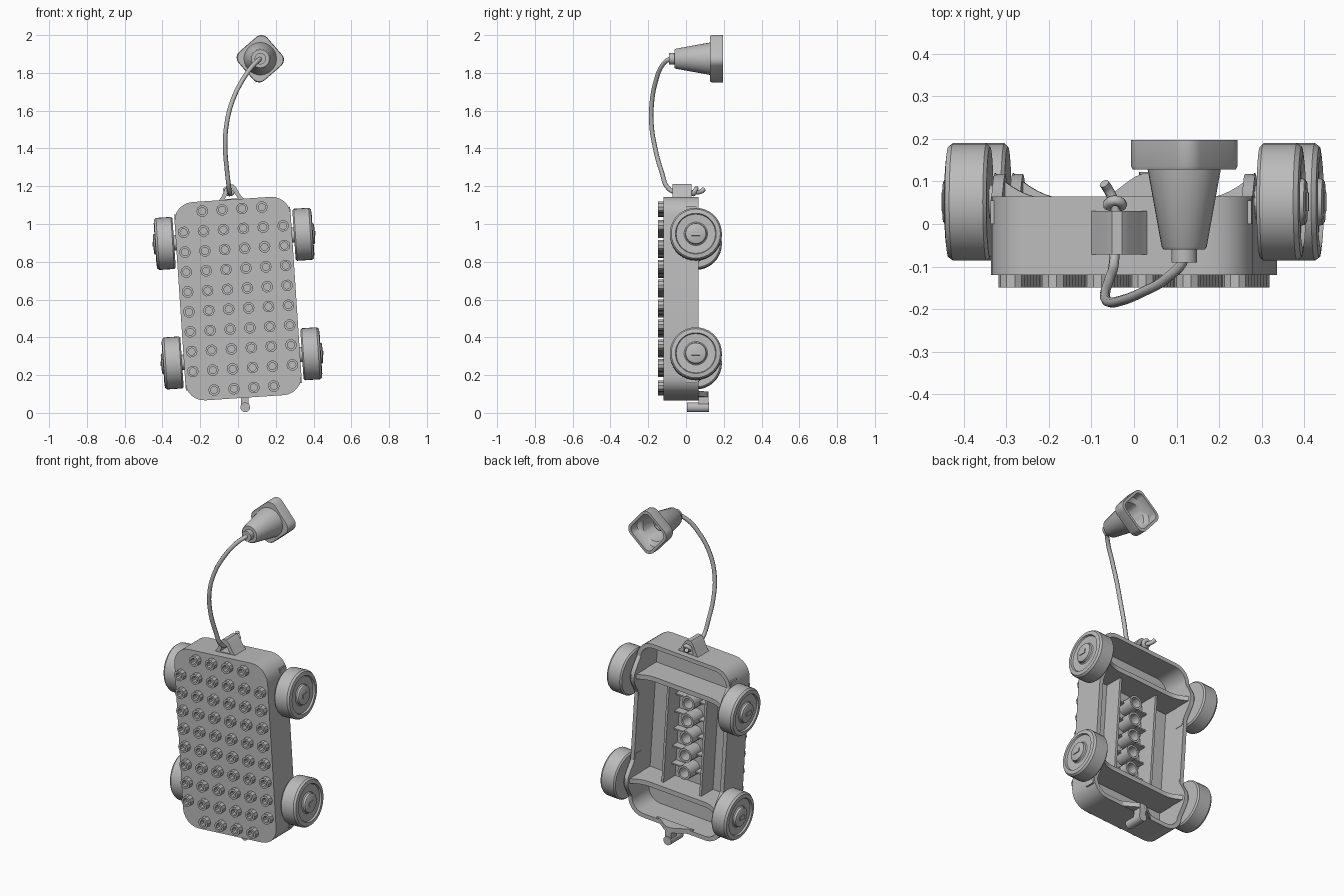
import bpy, bmesh, math
from mathutils import Matrix, Vector

if "Cube" in bpy.data.objects:
    bpy.data.objects.remove(bpy.data.objects["Cube"], do_unlink=True)

grey = bpy.data.materials.new("plain grey")
grey.use_nodes = True
grey.diffuse_color = (0.5, 0.5, 0.5, 1)
grey.node_tree.nodes["Principled BSDF"].inputs["Base Color"].default_value = (0.5, 0.5, 0.5, 1)

# The wagon leans slightly; its parts use local (across, depth, up) coordinates
LEAN = Matrix.Translation((0, 0, 0.605)) @ Matrix.Rotation(math.radians(-3.8), 4, 'Y')
WORLD = Matrix.Identity(4)


def smooth(ob, angle=35):
    bpy.ops.object.select_all(action='DESELECT')
    ob.select_set(True)
    bpy.context.view_layer.objects.active = ob
    bpy.ops.object.shade_smooth_by_angle(angle=math.radians(angle))


def add_loft(bm, rings, closed=False):
    """Skin a row of rings; cap both ends, or join last to first."""
    vs = [[bm.verts.new(p) for p in r] for r in rings]
    n = len(vs[0])
    pairs = list(zip(vs, vs[1:])) + ([(vs[-1], vs[0])] if closed else [])
    for a, b in pairs:
        for i in range(n):
            bm.faces.new((a[i], a[(i + 1) % n], b[(i + 1) % n], b[i]))
    if not closed:
        bm.faces.new(vs[0])
        bm.faces.new(vs[-1])


def make(name, lofts, matrix=LEAN, closed=False):
    bm = bmesh.new()
    for rings in lofts:
        add_loft(bm, rings, closed)
    bmesh.ops.recalc_face_normals(bm, faces=bm.faces[:])
    bm.transform(matrix)
    me = bpy.data.meshes.new(name)
    bm.to_mesh(me)
    bm.free()
    me.materials.append(grey)
    ob = bpy.data.objects.new(name, me)
    bpy.context.collection.objects.link(ob)
    smooth(ob)
    return ob


def circle(r, y, n, cx=0, cz=0):
    return [(cx + r * math.cos(2 * math.pi * i / n), y,
             cz + r * math.sin(2 * math.pi * i / n)) for i in range(n)]


def rounded(hw, hh, r, y, n=6, turn=0, cx=0, cz=0):
    """Rounded rectangle facing along the depth axis."""
    pts = []
    for k, (sx, sz) in enumerate(((1, 1), (-1, 1), (-1, -1), (1, -1))):
        for i in range(n + 1):
            a = math.pi / 2 * (k + i / n)
            x = sx * (hw - r) + r * math.cos(a)
            z = sz * (hh - r) + r * math.sin(a)
            c, s = math.cos(turn), math.sin(turn)
            pts.append((cx + x * c - z * s, y, cz + x * s + z * c))
    return pts


def box(x0, x1, y0, y1, z0, z1):
    return [[(x0, y0, z), (x1, y0, z), (x1, y1, z), (x0, y1, z)] for z in (z0, z1)]


def tube(r, hole, y0, y1, n, cx, cz):
    return [circle(r, y0, n, cx, cz), circle(r, y1, n, cx, cz),
            circle(hole, y1, n, cx, cz), circle(hole, y0, n, cx, cz)]


# Hollow body, open at the back
make("body_shell", [[rounded(0.308, 0.526, 0.10, -0.12), rounded(0.308, 0.526, 0.10, 0.065),
                     rounded(0.284, 0.502, 0.08, 0.065), rounded(0.284, 0.502, 0.08, -0.095)]])

# Hollow studs, with the four corners left out
P = 0.1055
studs = [tube(0.031, 0.019, -0.149, -0.115, 10, (i - 2.5) * P, (j - 4.5) * P)
         for i in range(6) for j in range(10) if not (i in (0, 5) and j in (0, 9))]
make("studs", studs, closed=True)

# Inside tubes, long ribs and thin cross ribs
make("inner_tubes", [tube(0.042, 0.030, -0.10, 0.0, 14, 0, k * P) for k in range(-2, 3)], closed=True)
make("inner_walls", [box(s * 0.125 - 0.007, s * 0.125 + 0.007, -0.10, 0.015, -0.31, 0.31) for s in (-1, 1)])
make("cross_ribs", [box(s * 0.08 - 0.042, s * 0.08 + 0.042, -0.10, -0.05, k * P - 0.004, k * P + 0.004)
                    for k in range(-2, 3) for s in (-1, 1)])

# Walls across the axles, flaring up toward the wheels
AX = 0.317
us = [-0.306 + 0.612 * i / 32 for i in range(33)]
flare = [(u, 0.06 + 0.06 * (max(0, abs(u) - 0.18) / 0.126) ** 2) for u in us]
outline = [(-0.306, -0.10)] + flare + [(0.306, -0.10)]
make("axle_walls", [[[(u, y, s * AX + d) for u, y in outline] for d in (-0.014, 0.014)] for s in (-1, 1)])

# Humps on the side walls beside each wheel
hump = []
for i in range(21):
    t = -1 + i / 10
    hump.append((0.15 * t, 0.055 + 0.062 * math.cos(math.pi * t / 2) ** 2))
hump = [(-0.15, 0.0)] + hump + [(0.15, 0.0)]
make("wheel_humps", [[[(sx * d, y, sz * AX + v) for v, y in hump] for d in (0.282, 0.3075)]
                     for sx in (-1, 1) for sz in (-1, 1)])

# Wheels turned from a profile of (radius, distance from the middle)
profile = [(0.04, 0.295), (0.04, 0.318), (0.130, 0.318), (0.138, 0.326), (0.138, 0.405),
           (0.130, 0.416), (0.108, 0.419), (0.104, 0.409), (0.062, 0.407),
           (0.056, 0.412), (0.054, 0.424), (0.047, 0.428)]


def wheel(sx, sz):
    return [[(sx * d, 0.052 + r * math.cos(2 * math.pi * i / 36),
              sz * AX + r * math.sin(2 * math.pi * i / 36)) for i in range(36)] for r, d in profile]


for sx, side in ((1, "left"), (-1, "right")):
    for sz, end in ((1, "upper"), (-1, "lower")):
        make(f"{end}_{side}_wheel", [wheel(sx, sz)])
        # small bar across the hub
        make(f"{end}_{side}_hub_bar", [box(sx * 0.428 - 0.004, sx * 0.428 + 0.004, 0.03, 0.074,
                                           sz * AX - 0.012, sz * AX + 0.012)])

# Cord bracket on the upper end
out = [(-0.072, 0.518), (-0.05, 0.545), (-0.028, 0.59), (-0.012, 0.606),
       (0.012, 0.606), (0.028, 0.59), (0.05, 0.545), (0.072, 0.518)]
hole = [(-0.035, 0.53), (-0.024, 0.548), (-0.015, 0.568), (-0.006, 0.574),
        (0.006, 0.574), (0.015, 0.568), (0.024, 0.548), (0.035, 0.53)]
make("cord_bracket", [[[(u, y, v) for u, v in shape] for shape, y in
                       ((out, -0.072), (out, 0.03), (hole, 0.03), (hole, -0.072))]], closed=True)

# Hitch on the lower end
peak = [(-0.12, 0.05)] + [(-0.12 + 0.015 * i, 0.06 + 0.06 * math.cos(math.pi * (i - 8) / 16) ** 2)
                          for i in range(17)] + [(0.12, 0.05)]
make("hitch_hump", [[[(u, y, v) for u, y in peak] for v in (-0.524, -0.495)]])
make("hitch_neck", [box(-0.02, 0.02, 0.065, 0.118, -0.575, -0.50)])
make("hitch_peg", [[circle(0.026, y, 14, 0, -0.577) for y in (0.005, 0.122)]])

# Pull handle: hollow cone on a rounded square rim, facing backward
HX, HZ = 0.118, 1.875
TURN = math.radians(41)


def ring(r, y):
    return [(HX + r * math.cos(a), y, HZ + r * math.sin(a)) for a in
            [TURN + math.pi / 2 * (k + i / 6) for k in range(4) for i in range(7)]]


def square(h, r, y):
    return rounded(h, h, r, y, 6, TURN, HX, HZ)


handle = [circle(0.030, -0.09, 28, HX, HZ), circle(0.030, -0.055, 28, HX, HZ)]
make("handle_collar", [handle], WORLD)


def disc(r, y):
    # evenly spaced ring lined up with the rounded square
    return [(HX + r * math.cos(TURN + 2 * math.pi * (i - 0.0) / 28), y,
             HZ + r * math.sin(TURN + 2 * math.pi * i / 28)) for i in range(28)]


make("handle", [[disc(0.048, -0.06), disc(0.053, -0.054), disc(0.086, 0.128),
                 square(0.098, 0.042, 0.128), square(0.101, 0.042, 0.136), square(0.101, 0.042, 0.197),
                 square(0.086, 0.036, 0.197), square(0.084, 0.036, 0.145),
                 disc(0.076, 0.130), disc(0.045, -0.035)]], WORLD)


# Pull cord from inside the handle to the bracket, with a loose tail
def cord(name, pts, radius):
    cu = bpy.data.curves.new(name, 'CURVE')
    cu.dimensions = '3D'
    cu.bevel_depth = radius
    cu.bevel_resolution = 2
    cu.resolution_u = 5
    cu.use_fill_caps = True
    sp = cu.splines.new('BEZIER')
    sp.bezier_points.add(len(pts) - 1)
    for b, p in zip(sp.bezier_points, pts):
        b.co = Vector(p)
        b.handle_left_type = b.handle_right_type = 'AUTO'
    cu.materials.append(grey)
    ob = bpy.data.objects.new(name, cu)
    bpy.context.collection.objects.link(ob)
    bpy.ops.object.select_all(action='DESELECT')
    ob.select_set(True)
    bpy.context.view_layer.objects.active = ob
    bpy.ops.object.convert(target='MESH')
    smooth(bpy.context.view_layer.objects.active, 50)


cord("pull_cord", [(0.118, 0.07, 1.875), (0.118, -0.08, 1.875), (0.08, -0.125, 1.84),
                   (0.02, -0.16, 1.755), (-0.03, -0.18, 1.65), (-0.06, -0.183, 1.53),
                   (-0.068, -0.165, 1.41), (-0.058, -0.13, 1.28), (-0.047, -0.09, 1.185),
                   (-0.045, -0.03, 1.165), (-0.045, 0.045, 1.168), (-0.06, 0.08, 1.172),
                   (-0.07, 0.095, 1.185)], 0.012)
cord("cord_knot", [(-0.065, 0.045, 1.172), (-0.045, 0.055, 1.188), (-0.028, 0.045, 1.172),
                   (-0.045, 0.04, 1.158), (-0.065, 0.045, 1.172)], 0.012)
cord("handle_knot", [(0.09, 0.075, 1.875), (0.118, 0.085, 1.90), (0.145, 0.075, 1.875),
                     (0.118, 0.07, 1.85), (0.09, 0.075, 1.875)], 0.014)
